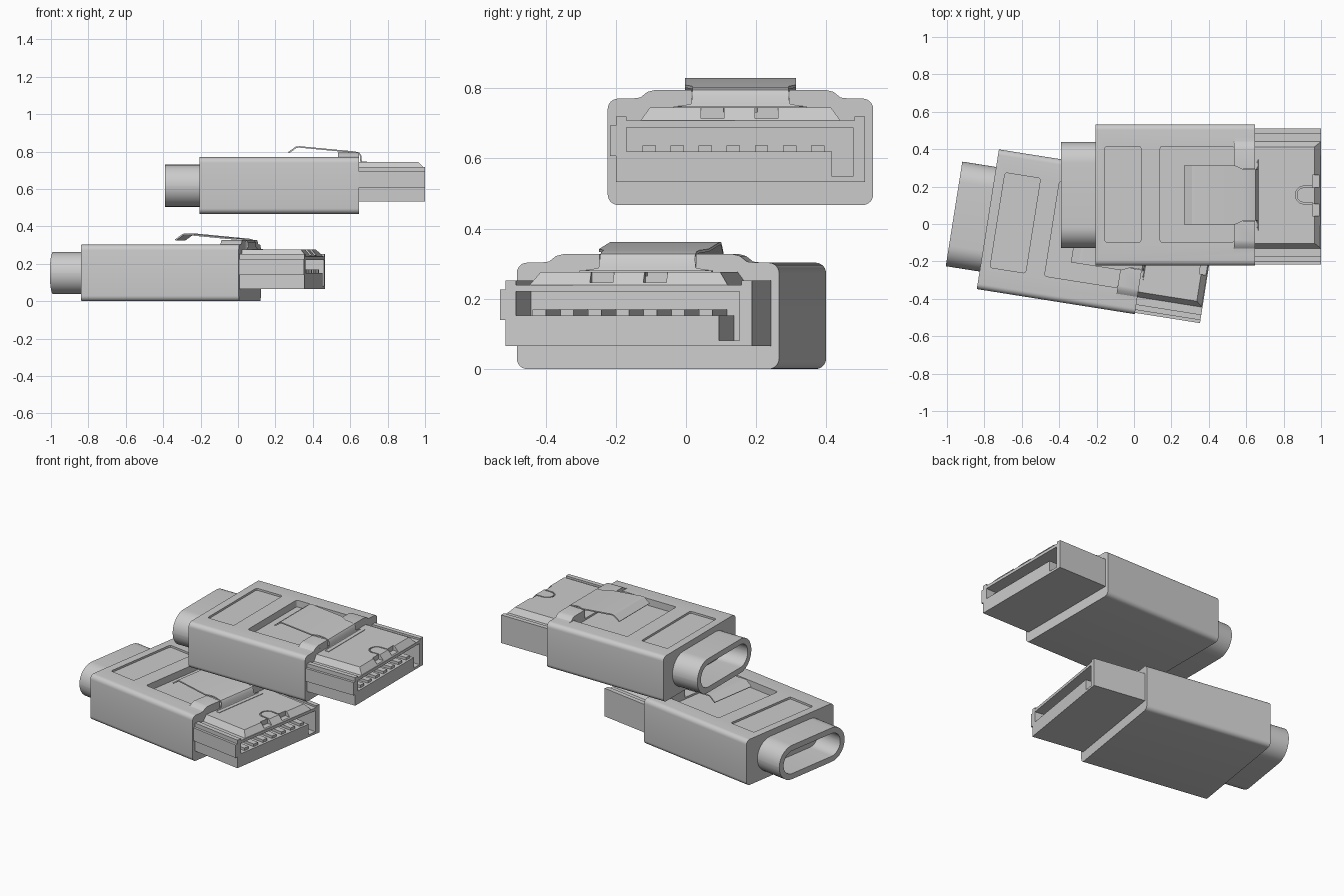
import bpy, bmesh, math
from mathutils import Matrix, Vector

if "Cube" in bpy.data.objects:
    bpy.data.objects.remove(bpy.data.objects["Cube"])


def add_mesh(name, bm):
    bmesh.ops.recalc_face_normals(bm, faces=bm.faces[:])
    me = bpy.data.meshes.new(name)
    bm.to_mesh(me)
    bm.free()
    ob = bpy.data.objects.new(name, me)
    bpy.context.collection.objects.link(ob)
    return ob


def prism(pts, a, b, axis='x'):
    """Extrude a 2D profile from a to b along x or z."""
    put = (lambda p, t: (t, p[0], p[1])) if axis == 'x' else (lambda p, t: (p[0], p[1], t))
    bm = bmesh.new()
    lo = [bm.verts.new(put(p, a)) for p in pts]
    hi = [bm.verts.new(put(p, b)) for p in pts]
    bm.faces.new(lo)
    bm.faces.new(hi)
    n = len(pts)
    for i in range(n):
        bm.faces.new((lo[i], lo[(i + 1) % n], hi[(i + 1) % n], hi[i]))
    return bm


def rrect(x0, x1, y0, y1, r, n=6):
    """Rounded rectangle profile."""
    out = []
    corners = [(x1 - r, y1 - r), (x0 + r, y1 - r), (x0 + r, y0 + r), (x1 - r, y0 + r)]
    for k, (cx, cy) in enumerate(corners):
        for i in range(n + 1):
            t = math.pi / 2 * (k + i / n)
            out.append((cx + r * math.cos(t), cy + r * math.sin(t)))
    return out


def rect(x0, x1, y0, y1):
    return [(x0, y0), (x1, y0), (x1, y1), (x0, y1)]


def mirrored(half):
    """Close a right-half profile symmetrically."""
    return half + [(-x, y) for x, y in reversed(half)]


def combine(ob, bm, op='DIFFERENCE'):
    tool = add_mesh("cutter", bm)
    tool.hide_render = True
    mod = ob.modifiers.new("bool", 'BOOLEAN')
    mod.operation, mod.object, mod.solver = op, tool, 'EXACT'
    bpy.context.view_layer.objects.active = ob
    bpy.ops.object.modifier_apply(modifier=mod.name)
    me = tool.data
    bpy.data.objects.remove(tool)
    bpy.data.meshes.remove(me)


# Housing with raised front collar, two recessed panels and latch slot
body = add_mesh("housing", prism(rrect(-.378, .378, 0, .303, .03), -.207, .648))
collar = mirrored([(.31, .28), (.31, .303), (.285, .306), (.265, .322), (.245, .327)])
combine(body, prism(collar, .535, .6479), 'UNION')
combine(body, prism(rrect(-.155, .037, -.253, .26, .012, 3), .29, .4, 'z'))
combine(body, prism(rrect(.14, .535, -.253, .26, .012, 3), .258, .4, 'z'))
combine(body, prism(rect(.52, .7, -.139, .139), .27, .4, 'z'))

# Hollow cable sleeve
bm = prism(rrect(-.283, .283, .038, .263, .1124, 10), -.39, -.2)
rim = [e for e in bm.edges if all(v.co.x < -.385 for v in e.verts)]
bmesh.ops.bevel(bm, geom=rim, offset=.015, segments=3, profile=.5, affect='EDGES')
sleeve = add_mesh("cable_sleeve", bm)
combine(sleeve, prism(rrect(-.245, .245, .075, .226, .075, 10), -.5, -.208))

# Plug shell with side key rib
shell_pts = [(-.355, .066), (.355, .066), (.355, .252), (.325, .252), (.325, .24),
             (-.325, .24), (-.325, .252), (-.355, .252), (-.355, .226),
             (-.371, .226), (-.371, .14), (-.355, .14)]
shell = add_mesh("plug_shell", prism(shell_pts, .63, 1.0))
slot = [(-.325, .152), (.26, .152), (.26, .081), (.32, .081), (.32, .221), (-.325, .221)]
combine(shell, prism(slot, .72, 1.1))

# Raised top plate with sloped nose, two tooth notches and U groove
bm = prism(mirrored([(.285, .235), (.285, .24), (.258, .277)]), .63, .999)
for v in bm.verts:
    if v.co.x > .9 and v.co.z > .26:
        v.co.x -= .034
top = add_mesh("plug_top_plate", bm)
for v in (-.08, .074):
    combine(top, prism(rect(.955, 1.1, v - .033, v + .033), .246, .4, 'z'))
arc = [math.radians(90 + 180 * i / 12) for i in range(13)]


def u_path(r):
    return [(.955, r)] + [(.91 + r * math.cos(t), r * math.sin(t)) for t in arc] + [(.955, -r)]


combine(top, prism(u_path(.048) + u_path(.04)[::-1], .265, .4, 'z'))

# Contacts along the slot floor
bm = bmesh.new()
for i in range(7):
    m = Matrix.Translation((.85, -.26 + .08 * i, .16)) @ Matrix.Diagonal((.27, .038, .018, 1))
    bmesh.ops.create_cube(bm, size=1, matrix=m)
contacts = add_mesh("contacts", bm)

# Spring latch ribbon: (x, z, half width)
path = [(.69, .276, .19), (.664, .276, .19), (.659, .28, .17), (.657, .288, .14),
        (.655, .312, .137), (.647, .324, .137), (.625, .33, .137), (.585, .334, .137),
        (.54, .338, .158), (.33, .358, .158), (.312, .357, .158), (.27, .327, .158)]
bm = bmesh.new()
rows = []
for i, (x, z, h) in enumerate(path):
    p, q = path[max(i - 1, 0)], path[min(i + 1, len(path) - 1)]
    n = Vector((q[1] - p[1], 0, p[0] - q[0])).normalized() * .004
    c = Vector((x, 0, z))
    rows.append([bm.verts.new(c + s * n + Vector((0, y, 0)))
                 for s, y in ((1, -h), (1, h), (-1, h), (-1, -h))])
for a, b in zip(rows, rows[1:]):
    for i in range(4):
        j = (i + 1) % 4
        bm.faces.new((a[i], a[j], b[j], b[i]))
bm.faces.new(rows[0])
bm.faces.new(rows[-1])
latch = add_mesh("spring_latch", bm)

# Shade the parts, then place the upper and lower connectors
parts = [body, sleeve, shell, top, contacts, latch]
for ob in parts:
    bpy.ops.object.select_all(action='DESELECT')
    ob.select_set(True)
    bpy.context.view_layer.objects.active = ob
    bpy.ops.object.shade_smooth_by_angle(angle=math.radians(30))
upper = Matrix.Translation((0, .155, .467))
lower = Matrix.Translation((-.577, -.007, 0)) @ Matrix.Rotation(math.radians(-9), 4, 'Z')
for ob in parts:
    twin = ob.copy()
    bpy.context.collection.objects.link(twin)
    base = ob.name
    ob.name, twin.name = "upper_" + base, "lower_" + base
    ob.matrix_world, twin.matrix_world = upper, lower
